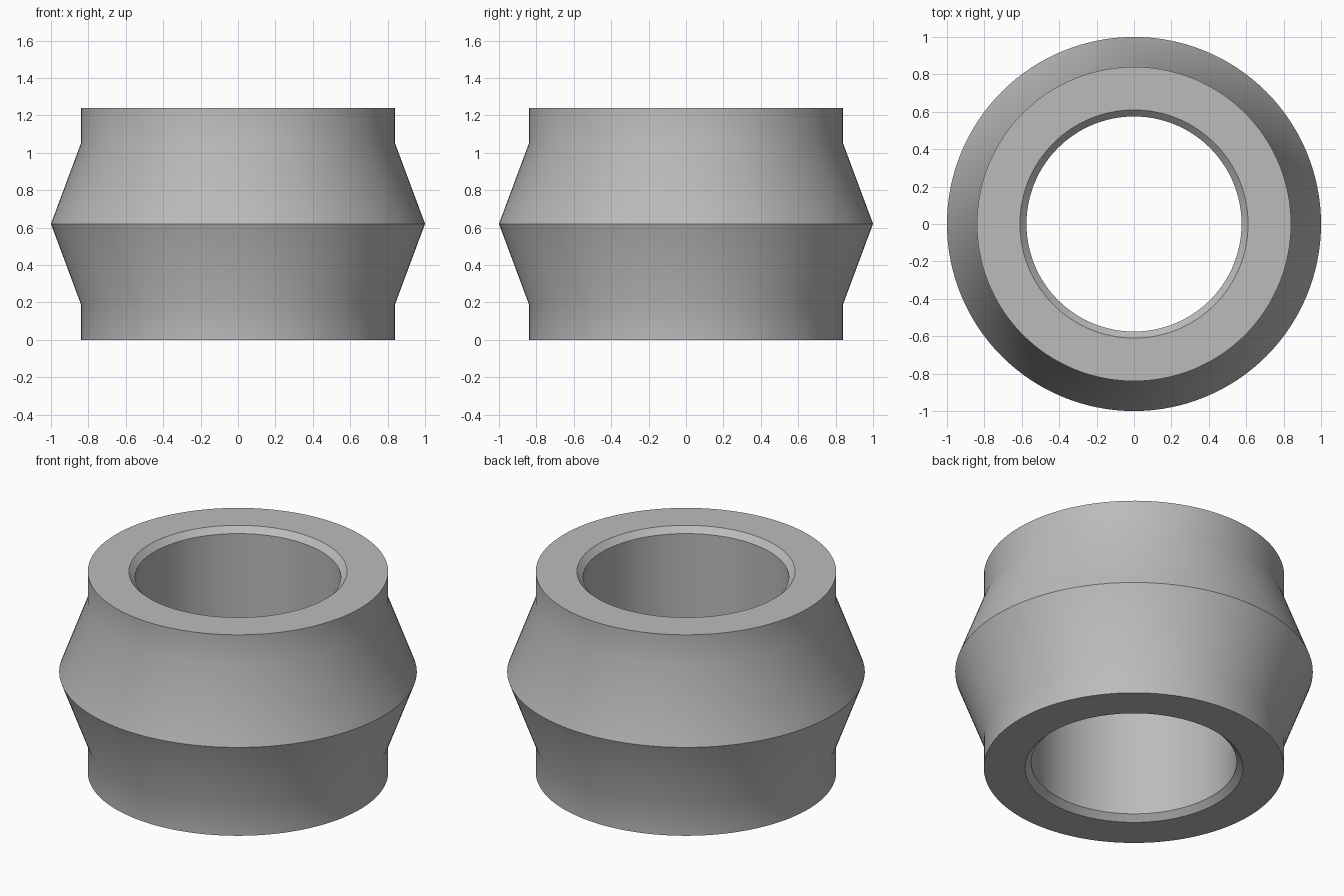
import bpy, bmesh, math

if "Cube" in bpy.data.objects:
    bpy.data.objects.remove(bpy.data.objects["Cube"])

SEGMENTS = 128
# Closed ring cross-section as (radius, height)
PROFILE = [
    (0.61, 0.0), (0.84, 0.0), (0.84, 0.19), (1.0, 0.62),
    (0.84, 1.05), (0.84, 1.24), (0.61, 1.24),
    (0.575, 1.205), (0.575, 0.035),
]


def lathe(name, profile, segments):
    """Revolve a closed cross-section around the z axis."""
    bm = bmesh.new()
    rings = []
    for i in range(segments):
        a = 2 * math.pi * i / segments
        rings.append([bm.verts.new((r * math.cos(a), r * math.sin(a), z)) for r, z in profile])
    n = len(profile)
    for i in range(segments):
        a, b = rings[i], rings[(i + 1) % segments]
        for j in range(n):
            k = (j + 1) % n
            bm.faces.new((a[j], b[j], b[k], a[k]))
    bmesh.ops.recalc_face_normals(bm, faces=bm.faces)
    mesh = bpy.data.meshes.new(name)
    bm.to_mesh(mesh)
    bm.free()
    obj = bpy.data.objects.new(name, mesh)
    bpy.context.collection.objects.link(obj)
    return obj


# Ring body with a ridged waist and chamfered bore
ring = lathe("ridged_bushing", PROFILE, SEGMENTS)

grey = bpy.data.materials.new("plain grey")
grey.diffuse_color = (0.5, 0.5, 0.5, 1.0)
grey.use_nodes = True
grey.node_tree.nodes["Principled BSDF"].inputs["Base Color"].default_value = grey.diffuse_color
ring.data.materials.append(grey)

# Smooth curved walls, crisp ridge and rims
bpy.context.view_layer.objects.active = ring
ring.select_set(True)
bpy.ops.object.shade_smooth_by_angle(angle=math.radians(30))
